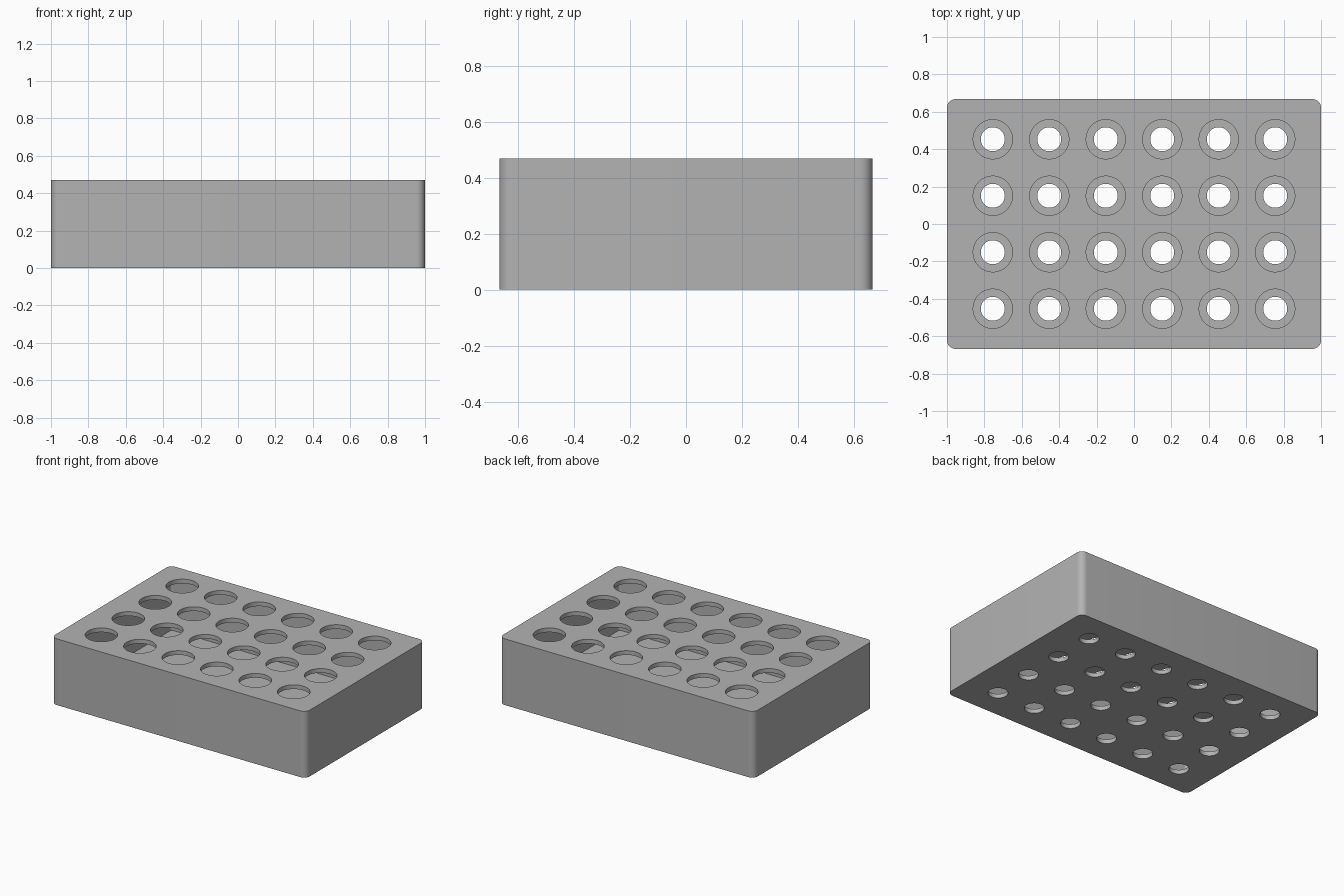
import bpy, bmesh, math

cube = bpy.data.objects.get("Cube")
if cube:
    bpy.data.objects.remove(cube, do_unlink=True)

LENGTH, DEPTH, HEIGHT = 2.0, 1.335, 0.47
WALL, CORNER = 0.03, 0.045
PITCH, COLS, ROWS = 0.302, 6, 4
TOP_R, BOTTOM_R = 0.105, 0.064

grey = bpy.data.materials.new("matte grey")
grey.use_nodes = True
colour = (0.45, 0.45, 0.45, 1)
grey.diffuse_color = colour
grey.node_tree.nodes["Principled BSDF"].inputs["Base Color"].default_value = colour


def to_object(name, bm):
    """Turn a bmesh into a grey object."""
    bmesh.ops.recalc_face_normals(bm, faces=bm.faces)
    mesh = bpy.data.meshes.new(name)
    bm.to_mesh(mesh)
    bm.free()
    mesh.materials.append(grey)
    obj = bpy.data.objects.new(name, mesh)
    bpy.context.collection.objects.link(obj)
    return obj


def rounded_block(name, sx, sy, z0, z1, radius, steps=10):
    """Upright prism with rounded vertical corners."""
    bm = bmesh.new()
    ring = []
    for k, (ux, uy) in enumerate([(1, 1), (-1, 1), (-1, -1), (1, -1)]):
        for i in range(steps + 1):
            a = math.pi / 2 * (k + i / steps)
            ring.append(bm.verts.new((ux * (sx / 2 - radius) + radius * math.cos(a),
                                      uy * (sy / 2 - radius) + radius * math.sin(a), z0)))
    base = bm.faces.new(ring)
    top = bmesh.ops.extrude_face_region(bm, geom=[base])["geom"]
    bmesh.ops.translate(bm, vec=(0, 0, z1 - z0),
                        verts=[g for g in top if isinstance(g, bmesh.types.BMVert)])
    return to_object(name, bm)


def hole_grid(name, radius, z0, z1):
    """Grid of upright cylinders used to drill one plate."""
    bm = bmesh.new()
    for c in range(COLS):
        for r in range(ROWS):
            made = bmesh.ops.create_cone(bm, cap_ends=True, segments=48, radius1=radius,
                                         radius2=radius, depth=z1 - z0)
            bmesh.ops.translate(bm, verts=made["verts"],
                                vec=((c - (COLS - 1) / 2) * PITCH,
                                     (r - (ROWS - 1) / 2) * PITCH, (z0 + z1) / 2))
    return to_object(name, bm)


# Outer shell, cavity and the two sets of holes
rack = rounded_block("tube_rack", LENGTH, DEPTH, 0, HEIGHT, CORNER)
mid = HEIGHT / 2
cutters = [
    rounded_block("cavity_cutter", LENGTH - 2 * WALL, DEPTH - 2 * WALL,
                  WALL, HEIGHT - WALL, CORNER - WALL),
    hole_grid("top_hole_cutter", TOP_R, mid, HEIGHT + 0.1),
    hole_grid("bottom_hole_cutter", BOTTOM_R, -0.1, mid),
]

# Hollow the shell, then drill the plates
bpy.ops.object.select_all(action="DESELECT")
bpy.context.view_layer.objects.active = rack
rack.select_set(True)
for cutter in cutters:
    cutter.hide_render = True
    mod = rack.modifiers.new(cutter.name, "BOOLEAN")
    mod.operation, mod.solver, mod.object = "DIFFERENCE", "EXACT", cutter
    bpy.ops.object.modifier_apply(modifier=mod.name)
    bpy.data.objects.remove(cutter, do_unlink=True)

bpy.ops.object.shade_smooth_by_angle(angle=math.radians(30))
